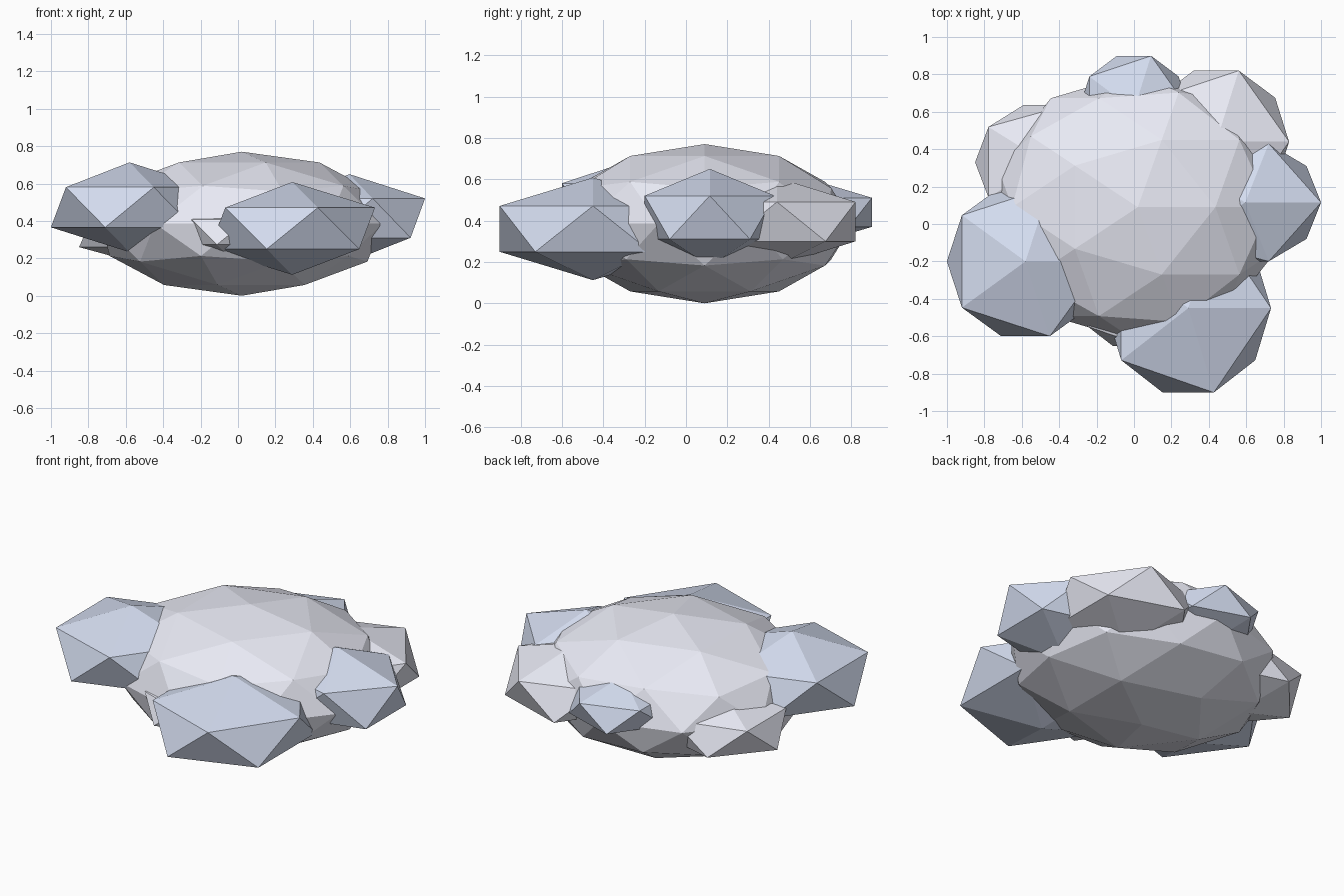
import bpy

if "Cube" in bpy.data.objects:
    bpy.data.objects.remove(bpy.data.objects["Cube"])


def material(name, rgb):
    m = bpy.data.materials.new(name)
    m.diffuse_color = (*rgb, 1)
    m.use_nodes = True
    m.node_tree.nodes["Principled BSDF"].inputs["Base Color"].default_value = m.diffuse_color
    return m


white = material("pale_cloud", (0.82, 0.83, 0.92))
blue = material("blue_cloud", (0.66, 0.72, 0.87))


def puff(name, centre, radii, mat, detail=1):
    """Flat-faced, squashed icosphere."""
    bpy.ops.mesh.primitive_ico_sphere_add(subdivisions=detail, radius=1, location=centre)
    ob = bpy.context.object
    ob.name = name
    ob.scale = radii
    bpy.ops.object.transform_apply(location=False, rotation=False, scale=True)
    ob.data.materials.append(mat)


# Large central body
puff("cloud_body", (0.02, 0.09, 0.385), (0.79, 0.72, 0.385), white, 2)

# Blue puffs around the rim
puff("left_puff", (-0.58, -0.20, 0.473), (0.47, 0.47, 0.24), blue)
puff("front_puff", (0.29, -0.45, 0.36), (0.495, 0.53, 0.248), blue)
puff("right_puff", (0.595, 0.115, 0.415), (0.453, 0.37, 0.235), blue)
puff("back_puff", (0.0, 0.61, 0.44), (0.33, 0.34, 0.157), blue)

# Pale puffs around the rim
puff("back_right_puff", (0.44, 0.44, 0.395), (0.435, 0.447, 0.213), white)
puff("back_left_puff", (-0.474, 0.33, 0.343), (0.42, 0.36, 0.186), white)
puff("small_front_puff", (-0.03, -0.38, 0.34), (0.30, 0.32, 0.15), white)
